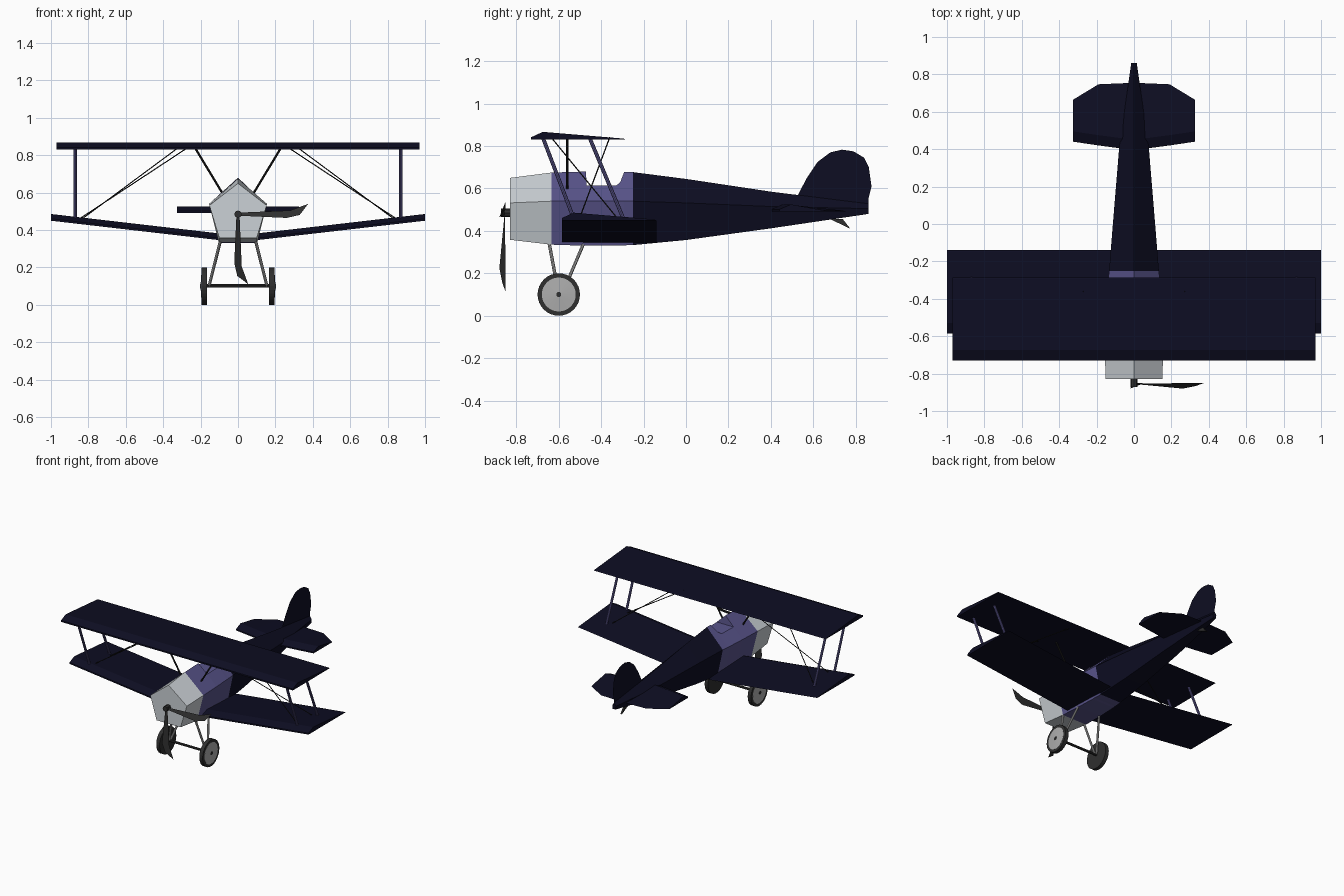
import bpy, bmesh, math
from mathutils import Vector

cube = bpy.data.objects.get("Cube")
if cube:
    bpy.data.objects.remove(cube, do_unlink=True)


def material(name, r, g, b):
    m = bpy.data.materials.new(name)
    m.use_nodes = True
    m.diffuse_color = (r, g, b, 1)
    bsdf = m.node_tree.nodes["Principled BSDF"]
    bsdf.inputs["Base Color"].default_value = (r, g, b, 1)
    bsdf.inputs["Roughness"].default_value = 0.7
    return m


navy = material("navy fabric", 0.004, 0.004, 0.016)
purple = material("purple panel", 0.10, 0.09, 0.26)
silver = material("silver cowling", 0.60, 0.64, 0.67)
grey = material("grey metal", 0.42, 0.42, 0.42)
rubber = material("dark rubber", 0.028, 0.028, 0.028)
black = material("black wire", 0.012, 0.012, 0.012)


def finish(name, bm, mat, solid=True):
    if solid:
        bmesh.ops.remove_doubles(bm, verts=bm.verts, dist=1e-5)
        bmesh.ops.recalc_face_normals(bm, faces=bm.faces)
    me = bpy.data.meshes.new(name)
    bm.to_mesh(me)
    bm.free()
    me.materials.append(mat)
    ob = bpy.data.objects.new(name, me)
    bpy.context.scene.collection.objects.link(ob)
    return ob


def loft(name, rings, mat):
    """Skin a row of equal point rings and cap both ends."""
    bm = bmesh.new()
    rows = [[bm.verts.new(p) for p in ring] for ring in rings]
    for a, b in zip(rows, rows[1:]):
        for i in range(len(a)):
            j = (i + 1) % len(a)
            bm.faces.new((a[i], a[j], b[j], b[i]))
    bm.faces.new(rows[0])
    bm.faces.new(rows[-1])
    return finish(name, bm, mat)


def sheet(name, points, mat):
    bm = bmesh.new()
    bm.faces.new([bm.verts.new(p) for p in points])
    return finish(name, bm, mat, solid=False)


def rod(name, a, b, radius, mat, sides=8):
    a, b = Vector(a), Vector(b)
    bm = bmesh.new()
    bmesh.ops.create_cone(bm, cap_ends=True, segments=sides, radius1=radius,
                          radius2=radius, depth=(b - a).length)
    turn = (b - a).to_track_quat('Z', 'Y')
    for v in bm.verts:
        v.co = turn @ v.co + (a + b) / 2
    return finish(name, bm, mat)


# Fuselage: five-sided section, optionally cut flat for the cockpit
def section(y, top, side, low, w, wl, cut=None):
    t = top if cut is None else cut
    x = w * (top - t) / (top - side)
    return [(x, y, t), (w, y, side), (wl, y, low),
            (-wl, y, low), (-w, y, side), (-x, y, t)]


nose_back = section(-0.635, 0.675, 0.54, 0.335, 0.155, 0.103)
body_back = section(-0.25, 0.677, 0.54, 0.333, 0.133, 0.088)
loft("nose_cowling", [section(-0.83, 0.65, 0.532, 0.358, 0.153, 0.1), nose_back], silver)
loft("cockpit_body", [
    nose_back,
    section(-0.472, 0.68, 0.54, 0.33, 0.148, 0.098),
    section(-0.468, 0.68, 0.54, 0.33, 0.148, 0.098, 0.613),
    section(-0.33, 0.678, 0.54, 0.33, 0.14, 0.093, 0.613),
    section(-0.31, 0.678, 0.54, 0.332, 0.138, 0.092, 0.63),
    section(-0.292, 0.677, 0.54, 0.332, 0.137, 0.091),
    body_back], purple)
loft("tail_body", [
    body_back,
    section(0.0, 0.645, 0.532, 0.357, 0.113, 0.075),
    section(0.4, 0.585, 0.515, 0.412, 0.08, 0.054),
    section(0.86, 0.528, 0.505, 0.48, 0.015, 0.012)], navy)


# Flying surfaces: flat-bottomed section with a ridge behind the leading edge
def airfoil(x, front, back, z, thick):
    ridge = front + 0.055
    return [(x, front, z), (x, front, z + thick * 0.3), (x, ridge, z + thick),
            (x, back - 0.01, z + thick * 0.12), (x, back, z)]


loft("upper_wing", [airfoil(x, -0.73, -0.285, 0.831, 0.036) for x in (-0.97, 0.97)], navy)
tail_plan = [(0.0, 0.395, 0.755), (0.19, 0.42, 0.747), (0.325, 0.44, 0.665)]
tail_plan = [(-x, f, b) for x, f, b in reversed(tail_plan[1:])] + tail_plan
loft("tailplane", [airfoil(x, f, b, 0.492, 0.033) for x, f, b in tail_plan], navy)
sheet("tail_fin", [(0, y, z) for y, z in (
    (0.52, 0.555), (0.57, 0.65), (0.62, 0.725), (0.68, 0.77), (0.735, 0.783),
    (0.79, 0.775), (0.84, 0.745), (0.862, 0.70), (0.875, 0.61), (0.86, 0.55),
    (0.86, 0.48), (0.6, 0.5))], navy)
loft("tail_skid", [[(x, 0.67, 0.46), (x, 0.775, 0.41), (x, 0.74, 0.455)]
                   for x in (-0.006, 0.006)], rubber)

# Parts mirrored left and right
for side, s in (("left", 1), ("right", -1)):
    loft(side + "_lower_wing", [airfoil(s * 0.09, -0.585, -0.14, 0.345, 0.036),
                                airfoil(s, -0.585, -0.14, 0.45, 0.036)], navy)
    rod(side + "_front_wing_strut", (s * 0.87, -0.675, 0.84), (s * 0.87, -0.53, 0.46),
        0.009, purple)
    rod(side + "_rear_wing_strut", (s * 0.87, -0.455, 0.84), (s * 0.87, -0.29, 0.445),
        0.009, purple)
    rod(side + "_cabane_strut", (s * 0.23, -0.56, 0.84), (s * 0.085, -0.56, 0.6),
        0.006, black)
    rod(side + "_wire_forward", (s * 0.32, -0.635, 0.84), (s * 0.84, -0.32, 0.455),
        0.003, black, 6)
    rod(side + "_wire_rear", (s * 0.27, -0.36, 0.84), (s * 0.84, -0.5, 0.465),
        0.003, black, 6)

    # Landing gear
    rod(side + "_front_gear_leg", (s * 0.155, -0.6, 0.1), (s * 0.095, -0.645, 0.34),
        0.008, grey)
    rod(side + "_rear_gear_leg", (s * 0.155, -0.585, 0.1), (s * 0.095, -0.485, 0.335),
        0.008, grey)
    rod(side + "_tyre", (s * 0.166, -0.6, 0.1), (s * 0.194, -0.6, 0.1), 0.1, rubber, 32)
    circle = [(math.cos(a), math.sin(a)) for a in
              (math.tau * i / 32 for i in range(32))]
    loft(side + "_wheel_disc", [[(s * x, -0.6 + r * c, 0.1 + r * d) for c, d in circle]
                                for x, r in ((0.19, 0.08), (0.195, 0.08), (0.2, 0.012))], grey)
    rod(side + "_wheel_cap", (s * 0.19, -0.6, 0.1), (s * 0.202, -0.6, 0.1), 0.012, rubber, 12)
rod("wheel_axle", (-0.17, -0.6, 0.103), (0.17, -0.6, 0.103), 0.009, rubber)

# Propeller: two twisted blades at a right angle
rod("propeller_hub", (0, -0.82, 0.485), (0, -0.872, 0.485), 0.02, rubber)
blade = [(0, -0.855, -0.008), (0.26, -0.88, -0.02), (0.33, -0.866, -0.004),
         (0.375, -0.85, 0.055), (0.28, -0.85, 0.02), (0, -0.855, 0.008)]
sheet("side_blade", [(x, y, 0.485 + z) for x, y, z in blade], rubber)
sheet("lower_blade", [(z, y, 0.485 - x) for x, y, z in blade], rubber)
